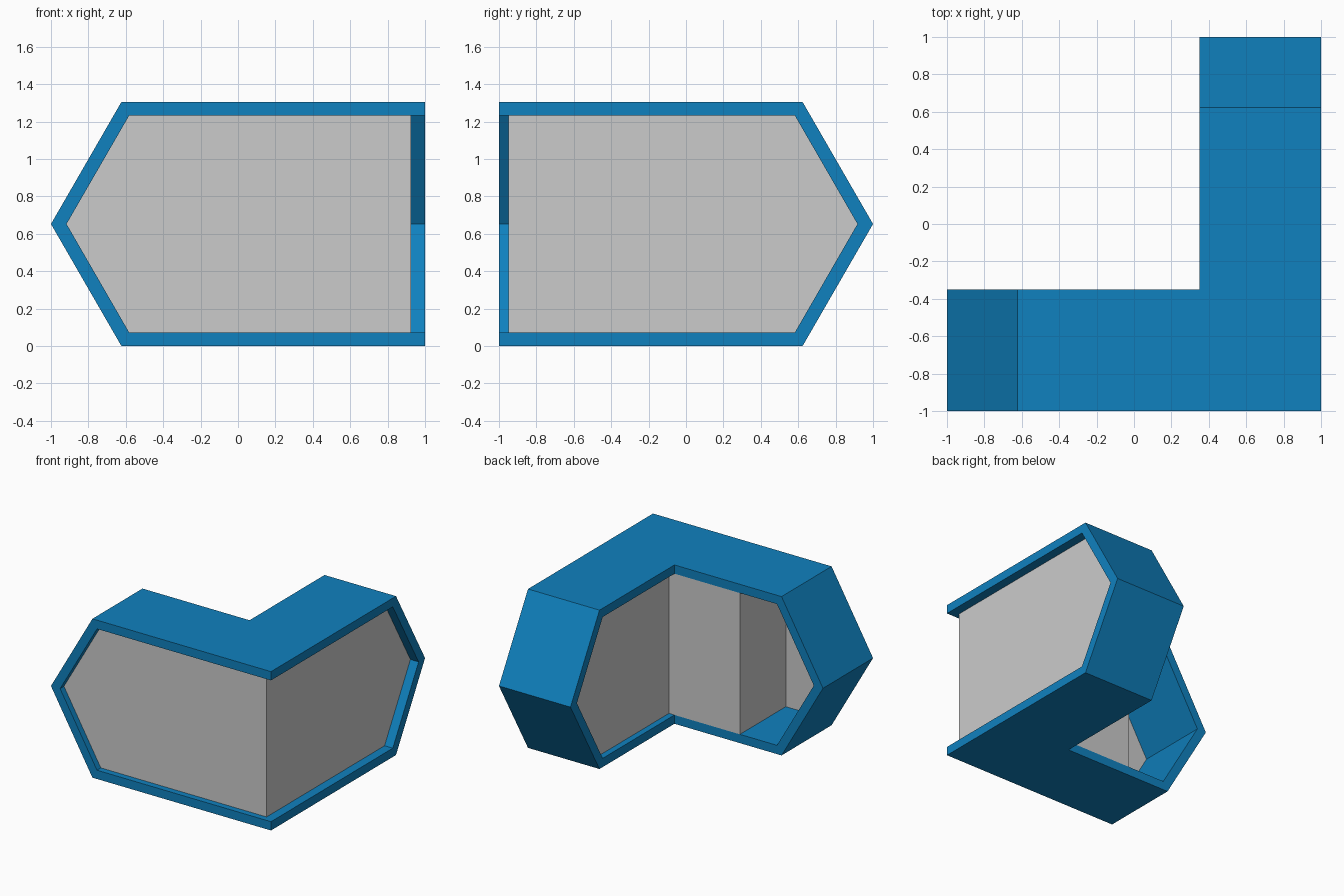
import bpy, math

if "Cube" in bpy.data.objects:
    bpy.data.objects.remove(bpy.data.objects["Cube"])

H, T, D = 1.305, 0.072, 0.65            # height, wall thickness, wing depth
TIP = 1.0
SHO = TIP - H / 2 * math.tan(math.radians(30))   # where the slanted end starts
IN_TIP = TIP - T / math.cos(math.radians(30))
IN_SHO = SHO - T * math.tan(math.radians(30))


def make(name, verts, faces):
    mesh = bpy.data.meshes.new(name)
    mesh.from_pydata(verts, [], faces)
    obj = bpy.data.objects.new(name, mesh)
    bpy.context.collection.objects.link(obj)
    # consistent outward normals
    import bmesh
    bm = bmesh.new()
    bm.from_mesh(mesh)
    bmesh.ops.recalc_face_normals(bm, faces=bm.faces)
    bm.to_mesh(mesh)
    bm.free()
    return obj


def prism(name, profile, to_a, to_b):
    """Solid between two placements of a flat (s, z) profile."""
    n = len(profile)
    verts = [to_a(*p) for p in profile] + [to_b(*p) for p in profile]
    faces = [tuple(range(n)), tuple(range(2 * n - 1, n - 1, -1))]
    faces += [(i, (i + 1) % n, n + (i + 1) % n, n + i) for i in range(n)]
    return make(name, verts, faces)


# Blue shell: one closed ring of four-point sections round the L
def front_wing(s, depth):
    return (-s, -1 + depth)


def right_wing(s, depth):
    return (1 - depth, s)


def section(place, so, zo, si, zi):
    return [(*place(so, 0), zo), (*place(so, D), zo),
            (*place(si, D), zi), (*place(si, 0), zi)]


def corner(zo, zi):
    a, b = (1, -1), (1 - D, -1 + D)
    return [(*a, zo), (*b, zo), (*b, zi), (*a, zi)]


end = [(SHO, 0, IN_SHO, T), (TIP, H / 2, IN_TIP, H / 2), (SHO, H, IN_SHO, H - T)]
ring = [corner(0, T)] + [section(front_wing, *e) for e in end]
ring += [corner(H, H - T)] + [section(right_wing, *e) for e in reversed(end)]
n = len(ring)
shell = make("shell", [v for s in ring for v in s],
             [(4 * i + j, 4 * i + (j + 1) % 4,
               4 * ((i + 1) % n) + (j + 1) % 4, 4 * ((i + 1) % n) + j)
              for i in range(n) for j in range(4)])
blue = bpy.data.materials.new("blue")
blue.diffuse_color = (0.005, 0.22, 0.52, 1)
blue.use_nodes = True
blue.node_tree.nodes["Principled BSDF"].inputs["Base Color"].default_value = blue.diffuse_color
shell.data.materials.append(blue)

# Grey infill, following the inner outline of the shell
GX, GY, BX = 0.925, -0.95, 0.40         # right glass, front glass, inner side of right wing
STEP = -0.245                           # where the porch opens in the front wing


def pointed(start):
    return [(start, T), (IN_SHO, T), (IN_TIP, H / 2), (IN_SHO, H - T), (start, H - T)]


prism("right_wing_room", pointed(-1 + D),
      lambda s, z: (GX, s, z), lambda s, z: (BX, s, z))
prism("front_wing_room", [(STEP, T), (GX, T), (GX, H - T), (STEP, H - T)],
      lambda s, z: (s, GY, z), lambda s, z: (s, -1 + D, z))
prism("porch_front_panel", pointed(-STEP),
      lambda s, z: (-s, GY, z), lambda s, z: (-s, GY + 0.004, z))
